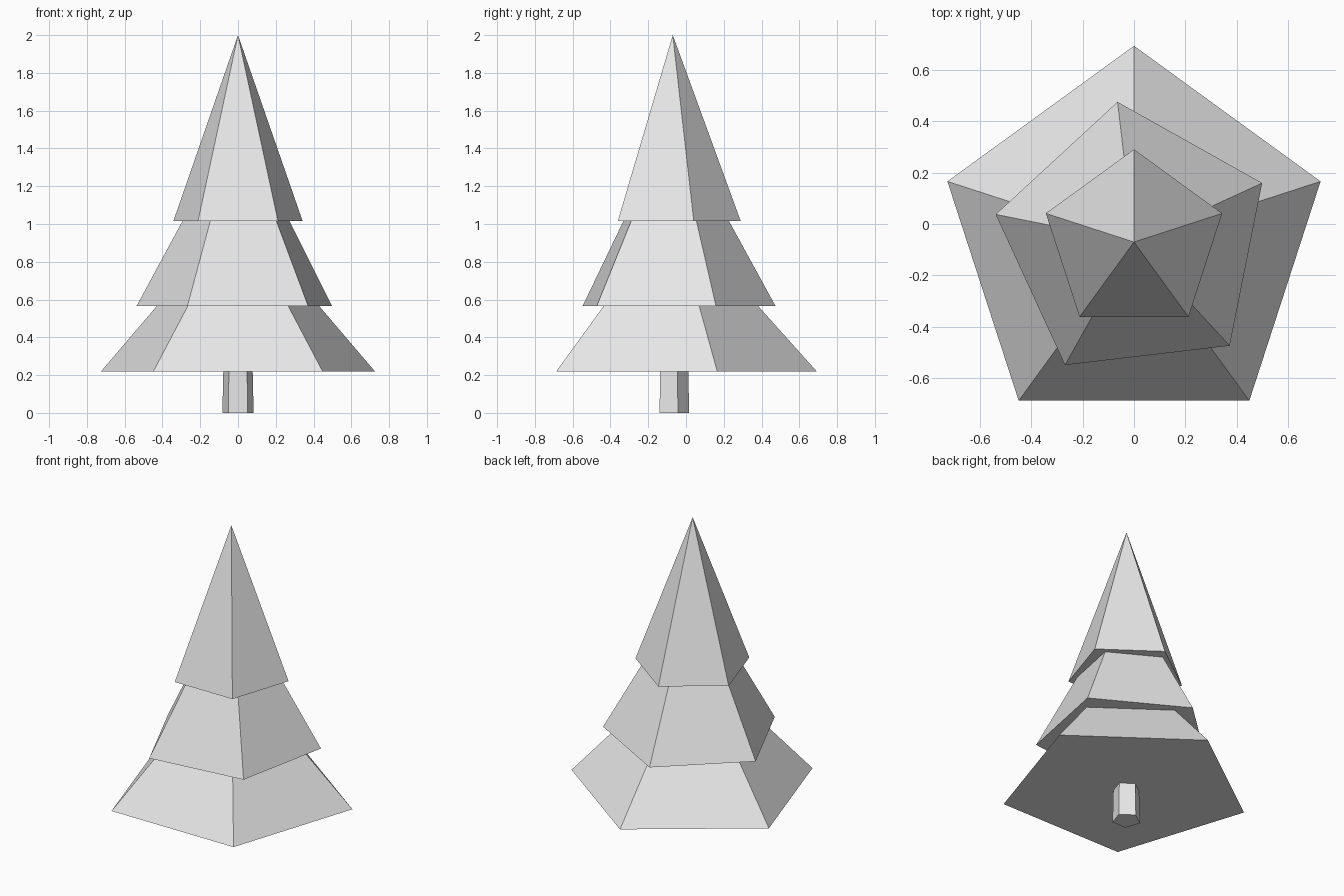
import bpy
import bmesh
from math import radians
from mathutils import Matrix

cube = bpy.data.objects.get("Cube")
if cube:
    bpy.data.objects.remove(cube, do_unlink=True)

# One plain colour for the whole tree
grey = bpy.data.materials.new("pale_grey")
grey.use_nodes = True
colour = (0.8, 0.8, 0.8, 1)
grey.diffuse_color = colour
grey.node_tree.nodes["Principled BSDF"].inputs["Base Color"].default_value = colour

AXIS_Y = -0.07
SIDES = 5


def five_sided_cone(name, base_z, top_z, base_radius, top_radius=0, turn=0):
    """Closed, flat-shaded cone with one corner towards the back, plus a turn."""
    height = top_z - base_z
    place = Matrix.Translation((0, AXIS_Y, base_z + height / 2))
    bm = bmesh.new()
    bmesh.ops.create_cone(bm, cap_ends=True, segments=SIDES, radius1=base_radius,
                          radius2=top_radius, depth=height)
    # Put a corner exactly at the back whatever the primitive's start angle
    corner = max(bm.verts, key=lambda v: v.co.xy.length)
    start = corner.co.xy.angle_signed((0, 1))
    spin = Matrix.Rotation(-start + radians(turn), 4, "Z")
    bmesh.ops.transform(bm, matrix=place @ spin, verts=bm.verts)
    bmesh.ops.remove_doubles(bm, verts=bm.verts, dist=0.0001)
    bmesh.ops.recalc_face_normals(bm, faces=bm.faces)
    mesh = bpy.data.meshes.new(name)
    bm.to_mesh(mesh)
    bm.free()
    mesh.materials.append(grey)
    obj = bpy.data.objects.new(name, mesh)
    bpy.context.collection.objects.link(obj)
    return obj


# Slightly tapered trunk
five_sided_cone("trunk", 0, 0.3, 0.087, 0.08)

# Three stacked tiers of foliage, the middle one twisted
five_sided_cone("lower_foliage", 0.22, 1.07, 0.762)
five_sided_cone("middle_foliage", 0.565, 1.56, 0.548, turn=6.7)
five_sided_cone("upper_foliage", 1.015, 2.0, 0.36)
